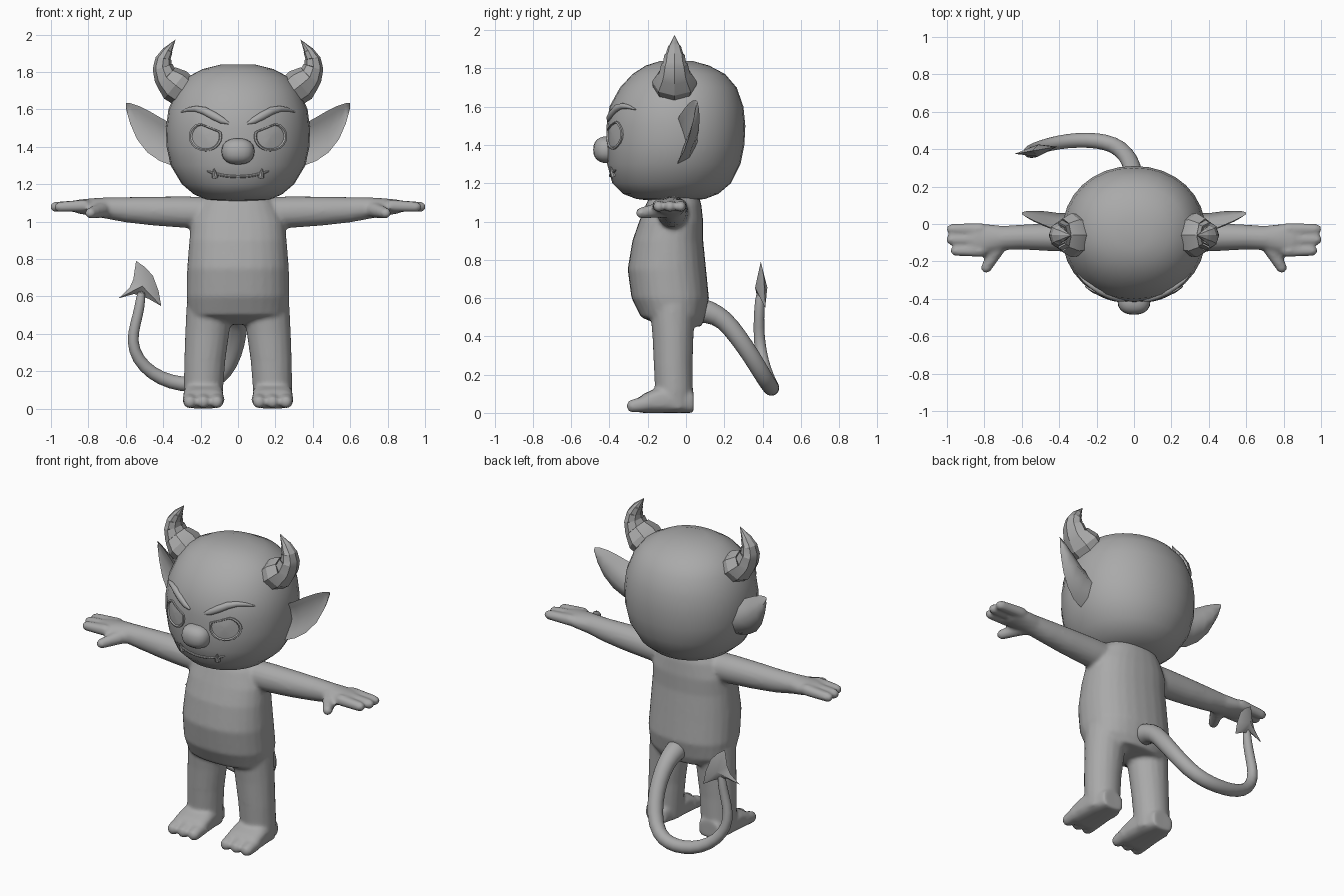
import bpy, bmesh, math
from mathutils import Vector
from mathutils.bvhtree import BVHTree

if "Cube" in bpy.data.objects:
    bpy.data.objects.remove(bpy.data.objects["Cube"])

grey = bpy.data.materials.new("plain_grey")
grey.diffuse_color = (0.4, 0.4, 0.4, 1)
grey.use_nodes = True
grey.node_tree.nodes["Principled BSDF"].inputs["Base Color"].default_value = grey.diffuse_color
X, Y, Z = Vector((1, 0, 0)), Vector((0, 1, 0)), Vector((0, 0, 1))


def skin(bm, rings):
    """Closed surface through rings of points, capped at both ends."""
    vs = [[bm.verts.new(p) for p in r] for r in rings]
    n = len(vs[0])
    for a, b in zip(vs, vs[1:]):
        for i in range(n):
            j = (i + 1) % n
            bm.faces.new((a[i], a[j], b[j], b[i]))
    bm.faces.new(vs[0][::-1])
    bm.faces.new(vs[-1])


def tube(bm, pts, radii, n=16, ref=X, axis=None, power=2.0):
    """Loft along pts; radii are (along ref, across ref), superelliptic section."""
    pts = [Vector(p) for p in pts]
    rings, u = [], ref
    for i, p in enumerate(pts):
        t = axis or (pts[min(i + 1, len(pts) - 1)] - pts[max(i - 1, 0)]).normalized()
        u = (u - t * u.dot(t)).normalized()
        v = t.cross(u)
        a, b = radii[i] if isinstance(radii[i], tuple) else (radii[i], radii[i])
        ring = []
        for k in range(n):
            c, s = (f(2 * math.pi * k / n) for f in (math.cos, math.sin))
            e = 2 / power
            ring.append(p + u * a * math.copysign(abs(c) ** e, c)
                        + v * b * math.copysign(abs(s) ** e, s))
        rings.append(ring)
    skin(bm, rings)


def capsule(bm, a, b, ra, rb):
    """Rounded finger shape whose end spheres are centred on a and b."""
    a, b = Vector(a), Vector(b)
    d = (b - a).normalized()
    angs = [math.radians(q) for q in (85, 60, 30, 0)]
    pts = [a - d * ra * math.sin(q) for q in angs]
    pts += [b + d * rb * math.sin(q) for q in angs[::-1]]
    rad = [ra * math.cos(q) for q in angs] + [rb * math.cos(q) for q in angs[::-1]]
    tube(bm, pts, rad, 12, Z)


def finish(name, bm, angle=40):
    bmesh.ops.recalc_face_normals(bm, faces=bm.faces)
    me = bpy.data.meshes.new(name)
    bm.to_mesh(me)
    bm.free()
    ob = bpy.data.objects.new(name, me)
    bpy.context.collection.objects.link(ob)
    me.materials.append(grey)
    bpy.ops.object.select_all(action='DESELECT')
    ob.select_set(True)
    bpy.context.view_layer.objects.active = ob
    if angle:
        bpy.ops.object.shade_smooth_by_angle(angle=math.radians(angle))
    else:
        bpy.ops.object.shade_smooth()
    return ob


# Body: torso, arms, hands, legs and feet fused into one soft skin
bm = bmesh.new()
torso = [(.45, -.12, .08, .18), (.5, -.235, .1, .262), (.6, -.285, .12, .275),
         (.75, -.305, .105, .272), (.9, -.28, .09, .26), (1.0, -.245, .09, .25),
         (1.09, -.21, .08, .21), (1.16, -.17, .06, .15)]
tube(bm, [(0, (f + b) / 2, z) for z, f, b, w in torso],
     [(w, (b - f) / 2) for z, f, b, w in torso], 28, X, Z, 2.3)
for s in (1, -1):
    arm = [(.12, -.07, 1.045, .085, .085), (.27, -.07, 1.05, .082, .085), (.45, -.07, 1.056, .075, .078),
           (.6, -.07, 1.063, .067, .068), (.7, -.075, 1.072, .065, .058), (.78, -.08, 1.077, .08, .048),
           (.85, -.084, 1.08, .084, .038), (.88, -.084, 1.08, .074, .028)]
    tube(bm, [(s * x, y, z) for x, y, z, a, b in arm], [(a, b) for *_, a, b in arm], 18, Y, X * s)
    for y, x in ((-.027, .975), (-.084, .978), (-.143, .955)):
        capsule(bm, (s * .82, y, 1.085), (s * x, y, 1.078), .034, .028)
    capsule(bm, (s * .72, -.11, 1.065), (s * .79, -.235, 1.045), .045, .029)
    leg = [(.56, .15, -.07, .125, .12), (.4, .165, -.068, .118, .108), (.25, .178, -.067, .11, .102),
           (.12, .184, -.063, .106, .1), (.02, .184, -.062, .1, .096)]
    tube(bm, [(s * x, y, z) for z, x, y, a, b in leg], [(a, b) for *_, a, b in leg], 18, X, Z)
    foot = [(.04, .055, .07, .055), (-.06, .07, .102, .071), (-.15, .065, .108, .066),
            (-.22, .05, .108, .051), (-.25, .04, .1, .035)]
    tube(bm, [(s * .185, y, z) for y, z, a, b in foot], [(a, b) for *_, a, b in foot], 20, X, Y, 3)
    for x in (.113, .185, .257):
        capsule(bm, (s * x, -.2, .05), (s * x, -.276, .036), .042, .036)
body = finish("body", bm, 0)
rm = body.modifiers.new("fuse", 'REMESH')
rm.mode, rm.voxel_size, rm.use_smooth_shade = 'VOXEL', .012, True
sm = body.modifiers.new("soften", 'SMOOTH')
sm.factor, sm.iterations = .5, 4

# Head
bm = bmesh.new()
head = [(1.105, -.15, 0, .09), (1.118, -.26, .1, .17), (1.145, -.33, .17, .235), (1.2, -.385, .235, .3),
        (1.3, -.412, .285, .36), (1.4, -.418, .305, .382), (1.5, -.415, .31, .385), (1.6, -.4, .3, .372),
        (1.7, -.345, .265, .33), (1.77, -.28, .205, .275), (1.815, -.21, .12, .19), (1.84, -.13, .03, .09)]
tube(bm, [(0, (f + b) / 2, z) for z, f, b, w in head],
     [(w, (b - f) / 2) for z, f, b, w in head], 32, X, Z, 2.1)
bmesh.ops.recalc_face_normals(bm, faces=bm.faces)
bvh = BVHTree.FromBMesh(bm)
finish("head", bm, 60)


def on_face(x, z, out=0.0):
    """Point on the front of the head, lifted by out."""
    p, nrm, *_ = bvh.ray_cast(Vector((x, -2, z)), Y)
    return p + nrm * out


# Nose
bm = bmesh.new()
bmesh.ops.create_uvsphere(bm, u_segments=20, v_segments=12, radius=1)
for v in bm.verts:
    c = v.co
    v.co = [math.copysign(abs(k) ** .85, k) for k in c]
    v.co = (v.co.x * .088, v.co.y * .075 - .41, v.co.z * .07 + 1.375)
finish("nose", bm, 60)

# Mouth line
bm = bmesh.new()
tube(bm, [on_face(x, 1.24 + 1.1 * x * x) for x in (-.165 + .0275 * i for i in range(13))],
     [.003] + [.008] * 11 + [.003], 8, Z)
finish("mouth", bm)

for s, side in ((1, "left"), (-1, "right")):
    # Fang
    bm = bmesh.new()
    tube(bm, [on_face(s * .122, 1.238, .002), on_face(s * .124, 1.262, .006), on_face(s * .128, 1.288, .006)],
         [.018, .012, .001], 8)
    finish(side + "_fang", bm)

    # Eye: raised rim around a sunken disc, upper inner edge cut by the frown
    bm = bmesh.new()
    loops = []
    for r, out in ((1, -.004), (.98, .008), (.88, .009), (.82, .002), (.4, .005), (.05, .006)):
        ring = []
        for k in range(20):
            a = 2 * math.pi * k / 20
            dx, dz = .088 * math.cos(a), .08 * math.sin(a)
            dz = min(dz, .06 + .4 * dx)
            ring.append(on_face(s * (.172 + r * dx), 1.455 + r * dz, out))
        loops.append(ring)
    skin(bm, loops)
    finish(side + "_eye", bm, 35)

    # Eyebrow
    bm = bmesh.new()
    brow = [(.05, 1.525), (.085, 1.54), (.13, 1.565), (.18, 1.592), (.225, 1.603), (.265, 1.6), (.305, 1.585)]
    tube(bm, [on_face(s * x, z) for x, z in brow],
         [(.006, .006), (.018, .015), (.022, .018), (.021, .018), (.016, .015), (.011, .01), (.003, .003)], 10, Z)
    finish(side + "_eyebrow", bm, 60)

    # Ear: leaf with rounded back and hollow front; rows are top x,z, bottom x,z, edge y, depth
    bm = bmesh.new()
    rows = [(.33, 1.51, .33, 1.29, -.05, .11), (.41, 1.553, .42, 1.325, -.035, .095),
            (.47, 1.588, .485, 1.37, -.01, .078), (.53, 1.618, .54, 1.44, .015, .055),
            (.575, 1.633, .577, 1.525, .037, .032), (.6, 1.634, .598, 1.6, .052, .01)]
    rings = []
    for tx, tz, bx, bz, y, d in rows:
        section = [(0, 0), (.15, .6), (.5, 1), (.85, .6), (1, 0), (.85, .12), (.5, .4), (.15, .12)]
        rings.append([(s * (tx + (bx - tx) * t), y + d * k, tz + (bz - tz) * t) for t, k in section])
    skin(bm, rings)
    ear = finish(side + "_ear", bm, 60)

    # Horn: faceted stepped segments curling up and inwards
    bm = bmesh.new()
    horn = [(.29, 1.695, .11), (.335, 1.73, .118), (.382, 1.77, .09), (.384, 1.772, .081),
            (.403, 1.825, .069), (.404, 1.828, .061), (.398, 1.872, .053), (.396, 1.875, .046),
            (.375, 1.915, .034), (.373, 1.918, .029), (.335, 1.972, .001)]
    tube(bm, [(s * x, -.06, z) for x, z, r in horn], [(r, r * .8) for x, z, r in horn], 8, Y)
    finish(side + "_horn", bm, 25)

# Tail
bm = bmesh.new()
path = [(0, .04, .54), (0, .12, .53), (0, .2, .49), (0, .27, .4), (-.02, .34, .3), (-.07, .405, .19),
        (-.15, .44, .135), (-.25, .45, .125), (-.36, .445, .14), (-.46, .425, .185), (-.54, .4, .265),
        (-.568, .385, .36), (-.55, .38, .45), (-.525, .383, .54), (-.515, .388, .64)]
tube(bm, path, [.075, .062, .053, .05, .048, .046, .044, .042, .04, .037, .034, .031, .029, .028, .024], 12)
tail = finish("tail", bm, 60)
tail.modifiers.new("round", 'SUBSURF').levels = 1
tail.modifiers["round"].render_levels = 1

# Tail tip: barbed arrowhead with a ridge on each face
bm = bmesh.new()
outline = [(-.545, .79), (-.495, .755), (-.455, .71), (-.425, .63), (-.41, .548), (-.48, .588),
           (-.555, .613), (-.638, .59), (-.58, .645), (-.56, .69)]
rim = [bm.verts.new((x, .395 + .17 * (x + .52), z)) for x, z in outline]
for dy in (-.032, .032):
    hub = bm.verts.new((-.512, .393 + dy, .655))
    for a, b in zip(rim, rim[1:] + rim[:1]):
        bm.faces.new((a, b, hub))
finish("tail_tip", bm, 50)
